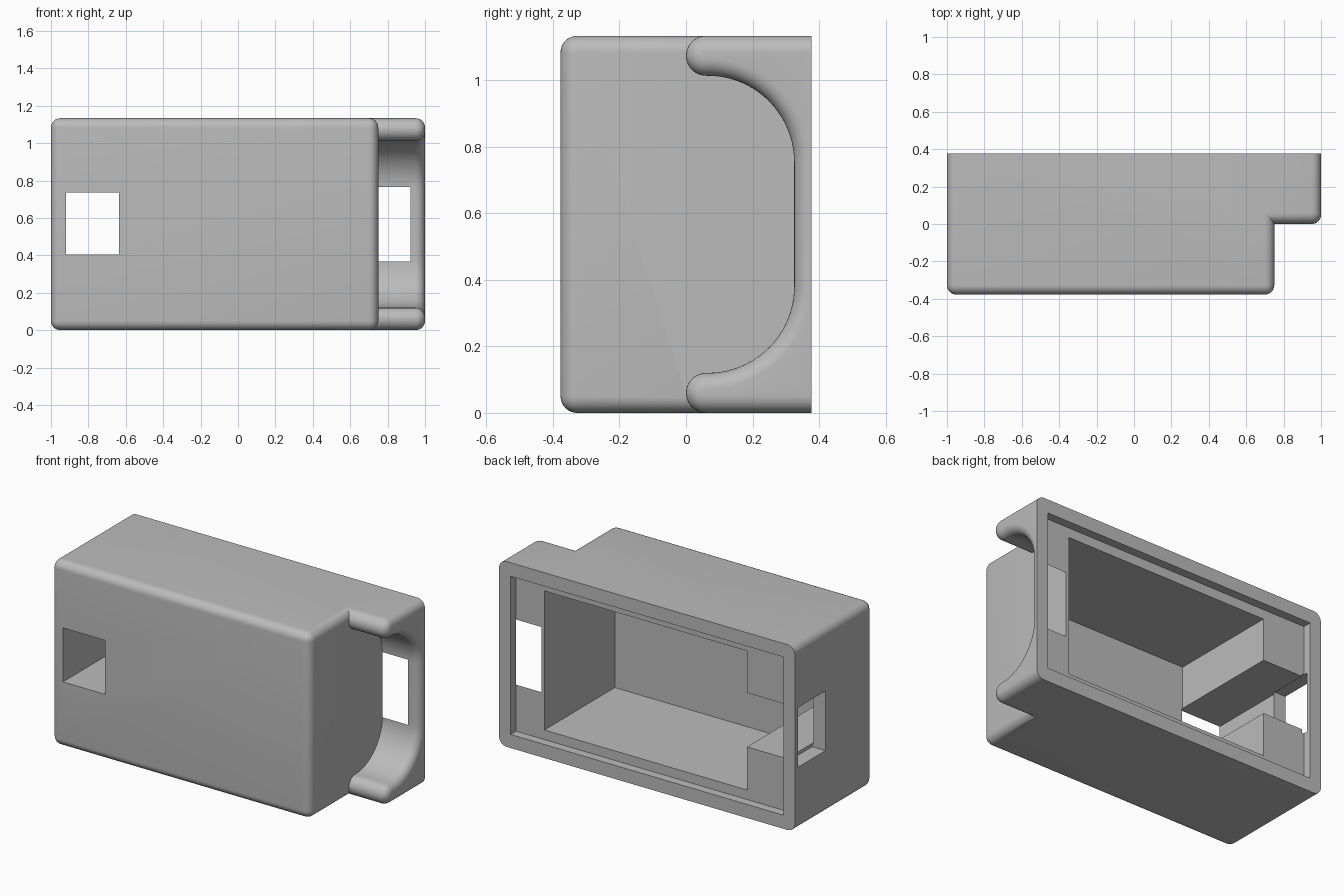
import bpy, bmesh, math
from mathutils import Vector

if "Cube" in bpy.data.objects:
    bpy.data.objects.remove(bpy.data.objects["Cube"])

HEIGHT, BACK, ROUND = 1.133, 0.377, 0.05
MID = HEIGHT / 2

grey = bpy.data.materials.new("light grey plastic")
grey.use_nodes = True
tone = (0.5, 0.5, 0.5, 1)
grey.diffuse_color = tone
grey.node_tree.nodes["Principled BSDF"].inputs["Base Color"].default_value = tone


def finish(bm, name):
    bmesh.ops.recalc_face_normals(bm, faces=bm.faces)
    mesh = bpy.data.meshes.new(name)
    bm.to_mesh(mesh)
    bm.free()
    mesh.materials.append(grey)
    obj = bpy.data.objects.new(name, mesh)
    bpy.context.collection.objects.link(obj)
    return obj


def box_bm(x, y, z):
    bm = bmesh.new()
    bmesh.ops.create_cube(bm, size=1)
    for v in bm.verts:
        v.co = [r[0] if c < 0 else r[1] for c, r in zip(v.co, (x, y, z))]
    return bm


def round_edges(bm, edges):
    bmesh.ops.bevel(bm, geom=edges, offset=ROUND, segments=8, profile=0.5,
                    affect='EDGES', clamp_overlap=False)


def arc(cy, cz, r, start, end, steps):
    angles = [math.radians(start + (end - start) * i / steps) for i in range(steps + 1)]
    return [(cy + r * math.cos(a), cz + r * math.sin(a)) for a in angles]


def combine(target, other, operation):
    mod = target.modifiers.new(operation.lower(), 'BOOLEAN')
    mod.operation, mod.solver, mod.object = operation, 'EXACT', other
    bpy.context.view_layer.objects.active = target
    bpy.ops.object.modifier_apply(modifier=mod.name)
    bpy.data.objects.remove(other)


# Main housing: every edge rounded except those on the open back
bm = box_bm((-1, 0.75), (-BACK, BACK), (0, HEIGHT))
round_edges(bm, [e for e in bm.edges
                 if not all(v.co.y > BACK - 0.001 for v in e.verts)])
housing = finish(bm, "housing")

# End flange: two rounded arms joined by a scooped web
lower = [(BACK, 0)] + arc(0.06, 0.06, 0.06, 270, 90, 20)
lower += arc(0.065, 0.38, 0.26, -90, 0, 20)[1:]
profile = lower + [(y, HEIGHT - z) for y, z in reversed(lower)]
bm = bmesh.new()
cap = bm.faces.new([bm.verts.new((0.6, y, z)) for y, z in profile])
made = bmesh.ops.extrude_face_region(bm, geom=[cap])["geom"]
bmesh.ops.translate(bm, vec=Vector((0.4, 0, 0)),
                    verts=[g for g in made if isinstance(g, bmesh.types.BMVert)])
bmesh.ops.recalc_face_normals(bm, faces=bm.faces)
round_edges(bm, [e for e in bm.edges
                 if all(v.co.x > 0.999 for v in e.verts)
                 and not all(v.co.y > BACK - 0.001 for v in e.verts)])
combine(housing, finish(bm, "end_flange"), 'UNION')

# Openings: main cavity, lid recess, front window shaft, side slot
openings = {
    "cavity": ((-0.64, 0.73), (-0.355, 0.35), (MID - 0.425, MID + 0.425)),
    "lid_recess": ((-0.925, 0.922), (0.3245, 0.5), (0.083, HEIGHT - 0.083)),
    "front_window": ((-0.92, -0.635), (-0.5, 0.36), (0.405, 0.735)),
    "side_slot": ((-1.1, -0.91), (0.08, 0.348), (0.385, 0.75)),
}
for name, ranges in openings.items():
    combine(housing, finish(box_bm(*ranges), name), 'DIFFERENCE')

# Screw holes in the recess corners
for x in (-0.86, 0.865):
    for side in (-1, 1):
        bm = bmesh.new()
        bmesh.ops.create_cone(bm, cap_ends=True, segments=24, radius1=0.037,
                              radius2=0.037, depth=0.2)
        for v in bm.verts:
            v.co = (x + v.co.x, 0.31 + v.co.z, MID + side * 0.42 + v.co.y)
        combine(housing, finish(bm, "screw_hole"), 'DIFFERENCE')

bpy.ops.object.select_all(action='DESELECT')
housing.select_set(True)
bpy.context.view_layer.objects.active = housing
bpy.ops.object.shade_smooth_by_angle(angle=math.radians(30))
